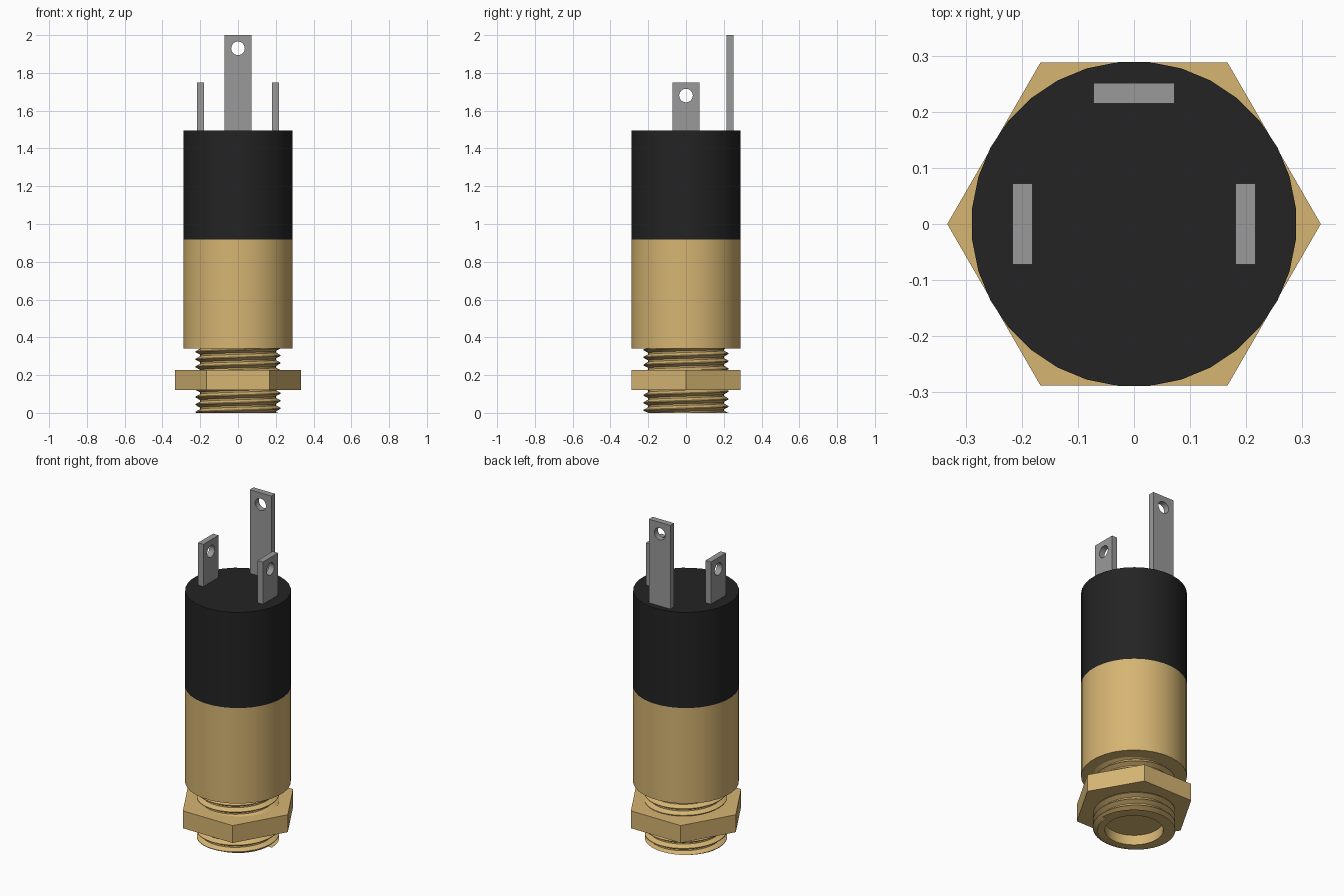
import bpy, bmesh, math
from mathutils import Matrix, Vector

cube = bpy.data.objects.get("Cube")
if cube:
    bpy.data.objects.remove(cube)


def material(name, colour):
    mat = bpy.data.materials.new(name)
    mat.use_nodes = True
    rgba = (*colour, 1)
    mat.diffuse_color = rgba
    mat.node_tree.nodes["Principled BSDF"].inputs["Base Color"].default_value = rgba
    return mat


brass = material("brass", (0.67, 0.46, 0.17))
black = material("black plastic", (0.017, 0.017, 0.017))
steel = material("grey metal", (0.32, 0.32, 0.32))


def finish(name, bm, mat, smooth=False):
    bmesh.ops.recalc_face_normals(bm, faces=bm.faces)
    mesh = bpy.data.meshes.new(name)
    bm.to_mesh(mesh)
    bm.free()
    mesh.materials.append(mat)
    obj = bpy.data.objects.new(name, mesh)
    bpy.context.collection.objects.link(obj)
    if smooth:
        bpy.ops.object.select_all(action="DESELECT")
        obj.select_set(True)
        bpy.context.view_layer.objects.active = obj
        bpy.ops.object.shade_smooth_by_angle(angle=math.radians(30))
    return obj


def prism(name, radius, bottom, top, sides, mat, turn=0, smooth=False):
    bm = bmesh.new()
    place = Matrix.Translation((0, 0, (bottom + top) / 2)) @ Matrix.Rotation(turn, 4, "Z")
    bmesh.ops.create_cone(bm, cap_ends=True, segments=sides, radius1=radius,
                          radius2=radius, depth=top - bottom, matrix=place)
    return finish(name, bm, mat, smooth)


# Two-part barrel and hexagonal nut
SIDES = 32
prism("barrel", 0.29, 0.34, 0.917, SIDES, brass, math.pi / SIDES, True)
prism("insulating_sleeve", 0.29, 0.917, 1.495, SIDES, black, math.pi / SIDES, True)
prism("hex_nut", 0.333, 0.122, 0.227, 6, brass, math.pi / 6)


# Threaded neck: helical ridge, with a shallow bore in its lower end
def threaded_neck(length=0.345, pitch=0.04, root=0.2, crest=0.226,
                  bore=0.16, depth=0.06, steps=48):
    bm = bmesh.new()
    profile = [(0, root), (0.2, root), (0.55, crest), (0.65, crest)]
    turns = math.ceil(length / pitch) + 1
    rows = [(t - 1 + f, r) for t in range(turns + 1) for f, r in profile]

    def ring(height, radius, rise=0):
        verts = []
        for i in range(steps + 1):
            a = math.tau * i / steps
            z = min(max(height + rise * i / steps, 0), length)
            verts.append(bm.verts.new((radius * math.cos(a), radius * math.sin(a), z)))
        return verts

    def skin(rings):
        for low, high in zip(rings, rings[1:]):
            for i in range(steps):
                bm.faces.new((low[i], low[i + 1], high[i + 1], high[i]))

    skin([ring(t * pitch, r, pitch) for t, r in rows])
    skin([ring(0, root), ring(0, bore), ring(depth, bore)])
    floor = ring(depth, bore)
    bm.faces.new(floor[:-1])
    bmesh.ops.remove_doubles(bm, verts=bm.verts, dist=0.0001)
    bmesh.ops.dissolve_degenerate(bm, edges=bm.edges, dist=0.0001)
    return finish("threaded_neck", bm, brass, True)


threaded_neck()


# Flat solder tabs, each with a round eyelet
def tab(name, centre, top, turn=0, half=0.072, thick=0.036, base=1.48):
    bm = bmesh.new()
    hole_z = top - 0.07
    outer = [(-half, base), (half, base), (half, top), (-half, top)]
    angles = [math.tau * i / 24 for i in range(24)]
    inner = [(0.036 * math.cos(a), hole_z + 0.036 * math.sin(a)) for a in angles]
    edges = []
    for loop in (outer, inner):
        verts = [bm.verts.new((x, -thick / 2, z)) for x, z in loop]
        edges += [bm.edges.new((v, verts[i - 1])) for i, v in enumerate(verts)]
    bmesh.ops.triangle_fill(bm, edges=edges, use_beauty=True)
    solid = bmesh.ops.extrude_face_region(bm, geom=bm.faces[:], use_keep_orig=True)
    moved = [v for v in solid["geom"] if isinstance(v, bmesh.types.BMVert)]
    bmesh.ops.translate(bm, verts=moved, vec=(0, thick, 0))
    place = Matrix.Translation(Vector(centre)) @ Matrix.Rotation(turn, 4, "Z")
    bmesh.ops.transform(bm, matrix=place, verts=bm.verts)
    return finish(name, bm, steel)


tab("back_tab", (0, 0.233, 0), 2.0)
for side, name in ((1, "left_tab"), (-1, "right_tab")):
    tab(name, (side * 0.199, 0, 0), 1.75, math.pi / 2)
